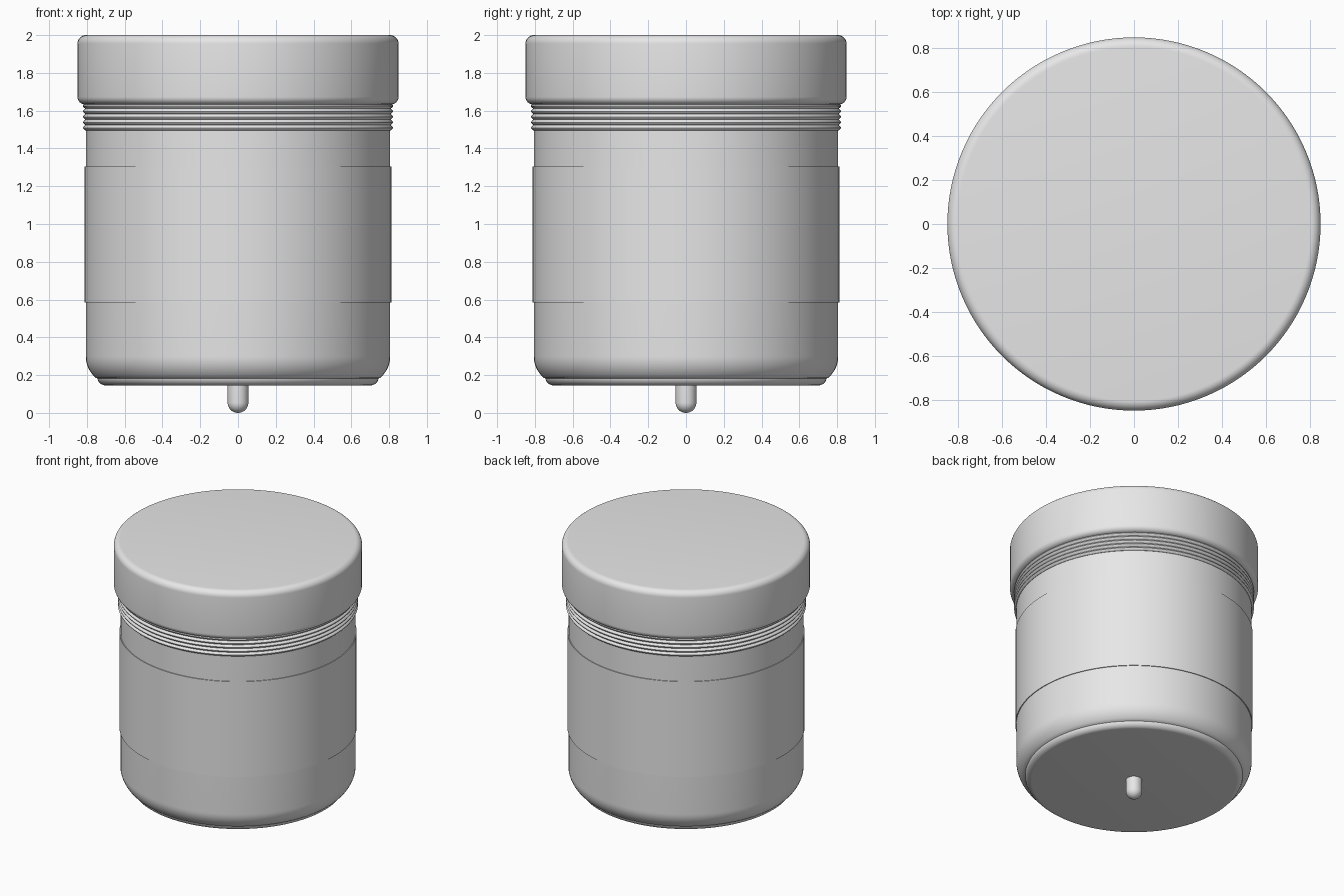
import bpy
import math

cube = bpy.data.objects.get("Cube")
if cube:
    bpy.data.objects.remove(cube, do_unlink=True)

grey = bpy.data.materials.new("light grey")
grey.use_nodes = True
colour = (0.8, 0.8, 0.8, 1)
grey.diffuse_color = colour
grey.node_tree.nodes["Principled BSDF"].inputs["Base Color"].default_value = colour


def arc(cx, cz, radius, start, end, steps=8):
    """Points of a circular arc in the (radius, height) plane, in degrees."""
    angles = [math.radians(start + (end - start) * i / steps) for i in range(steps + 1)]
    return [(cx + radius * math.cos(a), cz + radius * math.sin(a)) for a in angles]


def lathe(name, profile, segments=128):
    """Spin a bottom-to-top profile around z; points on the axis become poles."""
    verts, rings, faces = [], [], []
    for r, z in profile:
        count = 1 if r < 1e-5 else segments
        rings.append([len(verts) + i for i in range(count)])
        for i in range(count):
            a = 2 * math.pi * i / segments
            verts.append((r * math.cos(a), r * math.sin(a), z))
    for low, high in zip(rings, rings[1:]):
        for i in range(segments):
            j = (i + 1) % segments
            if len(low) == 1:
                faces.append((low[0], high[j], high[i]))
            elif len(high) == 1:
                faces.append((low[i], low[j], high[0]))
            else:
                faces.append((low[i], low[j], high[j], high[i]))
    mesh = bpy.data.meshes.new(name)
    mesh.from_pydata(verts, [], faces)
    mesh.materials.append(grey)
    obj = bpy.data.objects.new(name, mesh)
    bpy.context.collection.objects.link(obj)
    bpy.ops.object.select_all(action="DESELECT")
    obj.select_set(True)
    bpy.context.view_layer.objects.active = obj
    bpy.ops.object.shade_smooth_by_angle(angle=math.radians(35))
    return obj


# Main container with a large rounded lower edge
lathe("body", [(0, 0.17), (0.7, 0.17)]
      + arc(0.656, 0.3, 0.15, -50, 0)
      + [(0.806, 1.495), (0, 1.495)])

# Base plate with a softened rim
lathe("base_plate", [(0, 0.145)]
      + arc(0.7, 0.19, 0.045, -90, 0)
      + [(0, 0.19)])

# Thin sleeve around the middle
lathe("sleeve", [(0.8, 0.585), (0.812, 0.585), (0.812, 1.305), (0.8, 1.305)])

# Threaded neck: a stack of rounded ridges
ridges, bottom, top = 5, 1.495, 1.64
pitch = (top - bottom) / ridges
neck = [(0, bottom)]
for k in range(ridges):
    for step in range(6):
        t = step / 6
        neck.append((0.808 + 0.013 * math.sin(math.pi * t), bottom + (k + t) * pitch))
lathe("threaded_neck", neck + [(0.808, top), (0, top)])

# Lid with rounded upper and lower edges
lathe("lid", [(0, 1.633)]
      + arc(0.81, 1.673, 0.04, -90, 0)
      + arc(0.805, 1.955, 0.045, 0, 90)
      + [(0, 2.0)])

# Round-ended pin under the base
lathe("pin", [(0, 0)]
      + arc(0, 0.055, 0.055, -80, 0)
      + [(0.055, 0.16), (0, 0.16)], 48)
